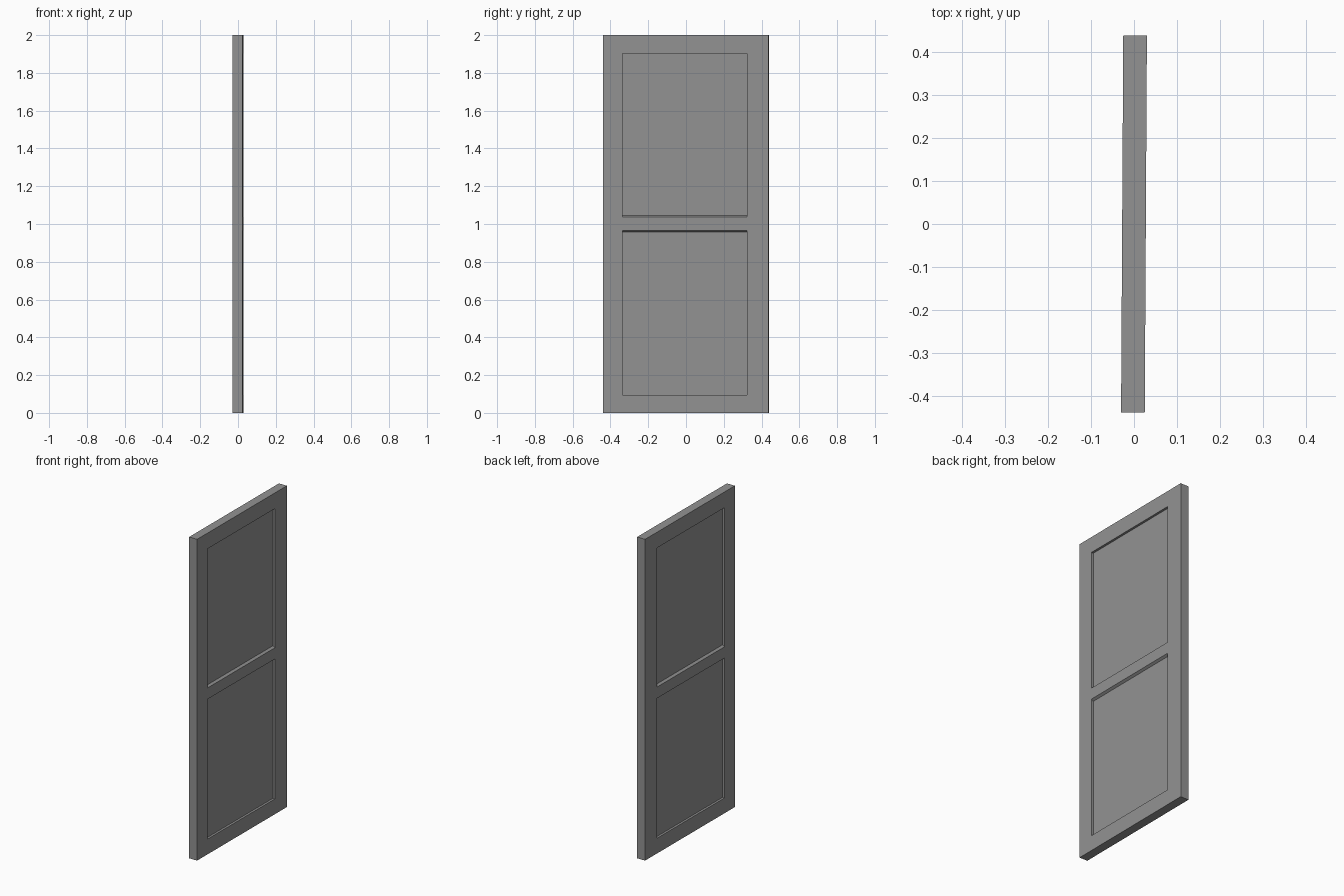
import bpy, bmesh, math

if "Cube" in bpy.data.objects:
    bpy.data.objects.remove(bpy.data.objects["Cube"])

T = 0.0275          # half thickness
DEPTH = 0.014       # panel recess depth
SLOPE = 0.009       # slope of the middle rail edges
YS = [-0.438, -0.336, 0.323, 0.438]
ZS = [0.0, 0.095, 0.966, 1.036, 1.902, 2.0]
NY, NZ = len(YS), len(ZS)

bm = bmesh.new()


def door_side(sign):
    """One face of the door: stiles, rails and two recessed panels."""
    grid = [[bm.verts.new((sign * T, y, z)) for z in ZS] for y in YS]
    for i in range(NY - 1):
        for j in range(NZ - 1):
            ring = [grid[i][j], grid[i + 1][j], grid[i + 1][j + 1], grid[i][j + 1]]
            if i == 1 and j in (1, 3):
                # recessed panel; the reveal next to the middle rail slopes
                inner = []
                for k, v in enumerate(ring):
                    z = v.co.z
                    if j == 1 and k >= 2:
                        z -= SLOPE
                    elif j == 3 and k < 2:
                        z += SLOPE
                    inner.append(bm.verts.new((sign * (T - DEPTH), v.co.y, z)))
                bm.faces.new(inner)
                for k in range(4):
                    n = (k + 1) % 4
                    bm.faces.new((ring[k], ring[n], inner[n], inner[k]))
            else:
                bm.faces.new(ring)
    # outline loop of this side
    return ([grid[i][0] for i in range(NY)] +
            [grid[NY - 1][j] for j in range(1, NZ)] +
            [grid[i][NZ - 1] for i in range(NY - 2, -1, -1)] +
            [grid[0][j] for j in range(NZ - 2, 0, -1)])


# both sides, joined by the outer edge
a, b = door_side(1), door_side(-1)
for k in range(len(a)):
    n = (k + 1) % len(a)
    bm.faces.new((a[k], a[n], b[n], b[k]))
bmesh.ops.recalc_face_normals(bm, faces=bm.faces[:])

mesh = bpy.data.meshes.new("panel_door")
bm.to_mesh(mesh)
bm.free()
door = bpy.data.objects.new("panel_door", mesh)
bpy.context.collection.objects.link(door)
# the door stands very slightly turned
door.rotation_euler.z = math.radians(-0.33)

# dark grey paint
paint = bpy.data.materials.new("dark_grey_paint")
paint.diffuse_color = (0.29, 0.29, 0.29, 1.0)
paint.use_nodes = True
paint.node_tree.nodes["Principled BSDF"].inputs["Base Color"].default_value = paint.diffuse_color
mesh.materials.append(paint)
